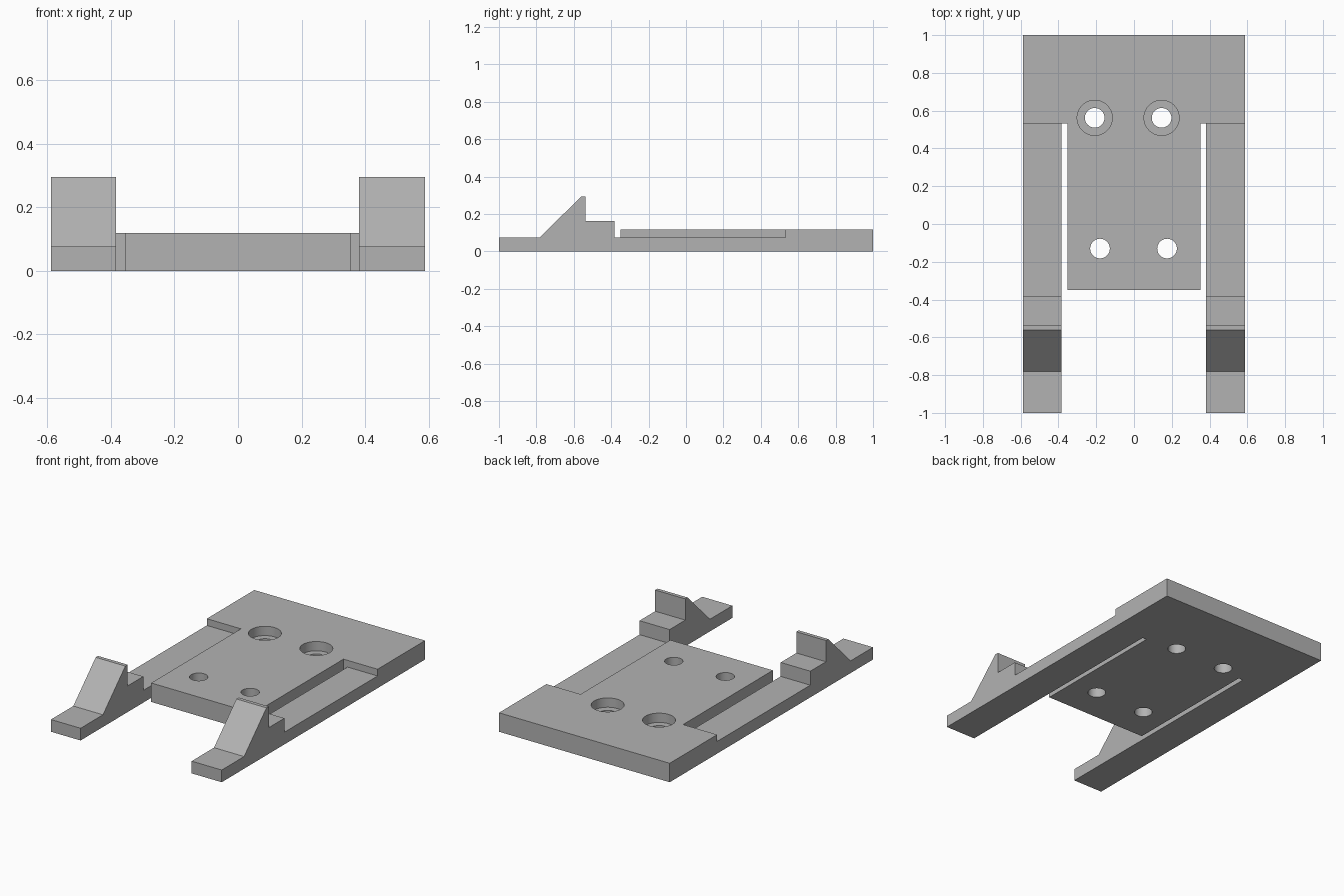
import bpy
import bmesh
from mathutils import Vector

cube = bpy.data.objects.get("Cube")
if cube:
    bpy.data.objects.remove(cube, do_unlink=True)

GREY = (0.45, 0.45, 0.45, 1.0)
grey = bpy.data.materials.new("matte grey")
grey.use_nodes = True
grey.diffuse_color = GREY
grey.node_tree.nodes["Principled BSDF"].inputs["Base Color"].default_value = GREY

HALF_W, THICK, SHOULDER = 0.588, 0.118, 0.533


def extrude_profile(name, points, offset):
    """Make a solid by sweeping a flat outline along an offset."""
    bm = bmesh.new()
    face = bm.faces.new([bm.verts.new(p) for p in points])
    swept = bmesh.ops.extrude_face_region(bm, geom=[face])["geom"]
    verts = [v for v in swept if isinstance(v, bmesh.types.BMVert)]
    bmesh.ops.translate(bm, verts=verts, vec=Vector(offset))
    bmesh.ops.recalc_face_normals(bm, faces=bm.faces)
    mesh = bpy.data.meshes.new(name)
    bm.to_mesh(mesh)
    bm.free()
    mesh.materials.append(grey)
    obj = bpy.data.objects.new(name, mesh)
    bpy.context.collection.objects.link(obj)
    return obj


def cylinder(name, x, y, radius, z_low, z_high):
    bpy.ops.mesh.primitive_cylinder_add(
        vertices=48, radius=radius, depth=z_high - z_low,
        location=(x, y, (z_low + z_high) / 2))
    obj = bpy.context.object
    obj.name = name
    obj.data.materials.append(grey)
    return obj


def boolean(target, tool, operation):
    """Apply a boolean and discard the tool object."""
    tool.hide_render = True
    mod = target.modifiers.new(operation.lower(), "BOOLEAN")
    mod.operation, mod.solver, mod.object = operation, "EXACT", tool
    bpy.context.view_layer.objects.active = target
    bpy.ops.object.modifier_apply(modifier=mod.name)
    bpy.data.objects.remove(tool, do_unlink=True)


# T-shaped mounting plate: wide back section and narrower tongue
tongue = 0.353
outline = [(-HALF_W, 1), (-HALF_W, SHOULDER), (-tongue, SHOULDER), (-tongue, -0.35),
           (tongue, -0.35), (tongue, SHOULDER), (HALF_W, SHOULDER), (HALF_W, 1)]
bracket = extrude_profile("mounting_bracket", [(x, y, 0) for x, y in outline],
                          (0, 0, THICK))

# Side arms with a stepped catch and a sloping hook
arm_profile = [(-1, 0), (0.7, 0), (0.7, 0.076), (-0.383, 0.076), (-0.383, 0.163),
               (-0.537, 0.163), (-0.537, 0.295), (-0.56, 0.295), (-0.78, 0.076),
               (-1, 0.076)]
for x_start, x_end in ((-HALF_W, -0.384), (0.381, HALF_W)):
    arm = extrude_profile("side_arm", [(x_start, y, z) for y, z in arm_profile],
                          (x_end - x_start, 0, 0))
    boolean(bracket, arm, "UNION")

# Screw holes, the rear pair counterbored from the top
for x in (-0.18, 0.175):
    boolean(bracket, cylinder("front_hole", x, -0.13, 0.052, -0.1, 0.3), "DIFFERENCE")
for x in (-0.208, 0.146):
    boolean(bracket, cylinder("rear_hole", x, 0.562, 0.052, -0.1, 0.3), "DIFFERENCE")
    boolean(bracket, cylinder("counterbore", x, 0.562, 0.093, 0.06, 0.3), "DIFFERENCE")

# Smooth hole walls, crisp edges elsewhere
bpy.ops.object.select_all(action="DESELECT")
bracket.select_set(True)
bpy.context.view_layer.objects.active = bracket
bpy.ops.object.shade_smooth_by_angle(angle=0.5)
